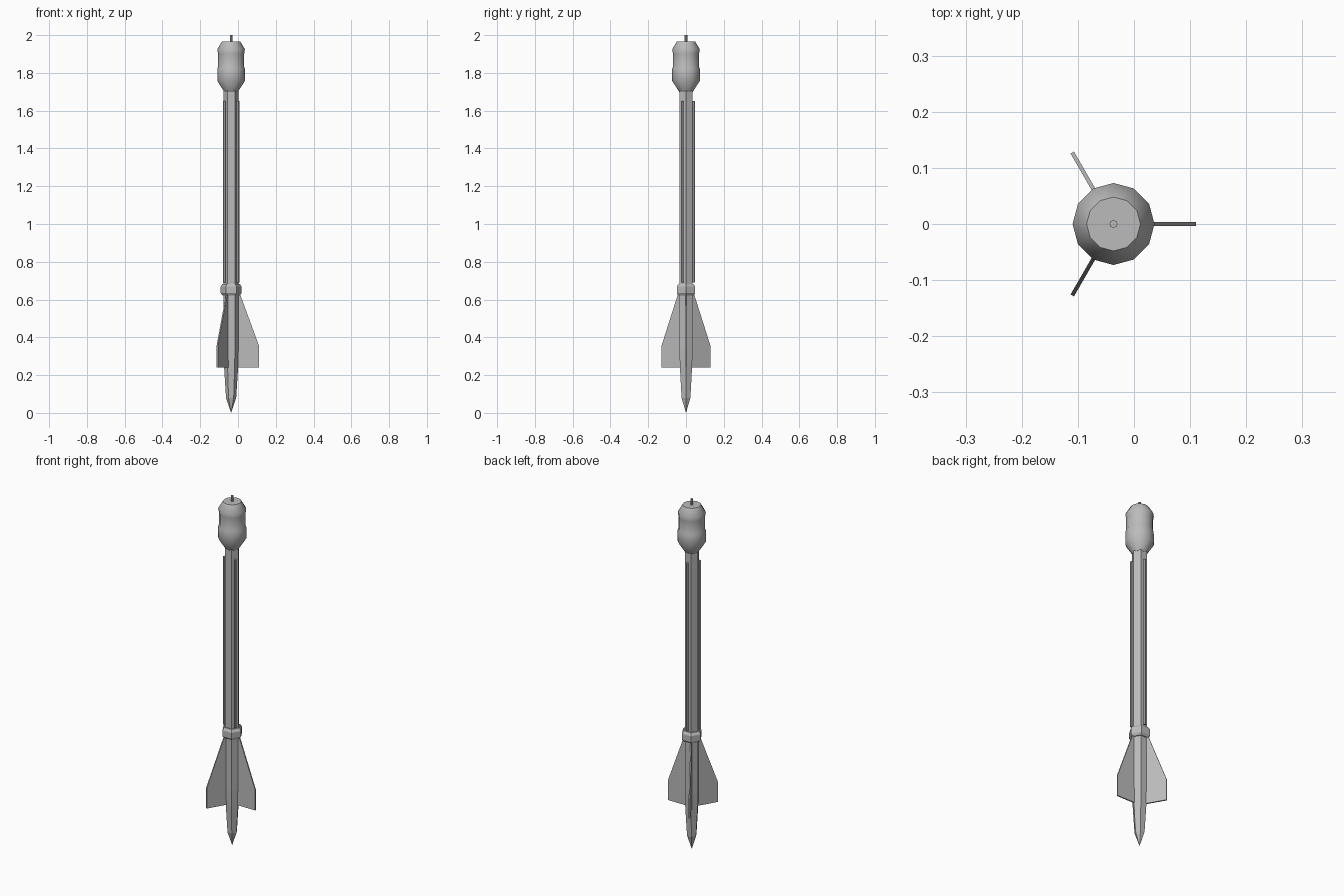
import bpy, bmesh, math
from mathutils import Matrix, Vector

if "Cube" in bpy.data.objects:
    bpy.data.objects.remove(bpy.data.objects["Cube"])

CX = -0.0365  # body axis sits left of the bounding box centre

grey = bpy.data.materials.new("grey_metal")
grey.diffuse_color = (0.5, 0.5, 0.5, 1)
grey.use_nodes = True
grey.node_tree.nodes["Principled BSDF"].inputs["Base Color"].default_value = grey.diffuse_color


def finish(name, bm, smooth=False):
    bmesh.ops.recalc_face_normals(bm, faces=bm.faces)
    me = bpy.data.meshes.new(name)
    bm.to_mesh(me)
    bm.free()
    me.materials.append(grey)
    ob = bpy.data.objects.new(name, me)
    bpy.context.collection.objects.link(ob)
    ob.location.x = CX
    if smooth:
        bpy.ops.object.select_all(action='DESELECT')
        ob.select_set(True)
        bpy.context.view_layer.objects.active = ob
        bpy.ops.object.shade_smooth_by_angle(angle=math.radians(42))
    return ob


def lathe(name, profile, sides, smooth=False, centre=(0, 0)):
    """Closed turned shape from (radius, z) pairs, bottom to top."""
    bm = bmesh.new()
    rings = []
    for r, z in profile:
        n = 1 if r == 0 else sides
        rings.append([bm.verts.new((centre[0] + r * math.cos(2 * math.pi * i / sides),
                                    centre[1] + r * math.sin(2 * math.pi * i / sides), z))
                      for i in range(n)])
    for a, b in zip(rings, rings[1:]):
        for i in range(sides):
            j = (i + 1) % sides
            if len(a) == 1:
                bm.faces.new((a[0], b[j], b[i]))
            else:
                bm.faces.new((a[i], a[j], b[j], b[i]))
    for ring in (rings[0], rings[-1]):
        if len(ring) > 1:
            bm.faces.new(ring)
    return finish(name, bm, smooth)


# Hexagonal shaft with pointed lower end
lathe("shaft", [(0, 0), (0.027, 0.08), (0.037, 0.24), (0.04, 0.33), (0.04, 1.71)], 6)

# Hexagonal collar above the fins
lathe("collar", [(0.046, 0.622), (0.056, 0.635), (0.056, 0.668), (0.046, 0.683)], 6)

# Twelve-sided head with a shallow waist
lathe("head", [(0.036, 1.70), (0.073, 1.757), (0.073, 1.822), (0.069, 1.832),
               (0.069, 1.90), (0.073, 1.925), (0.048, 1.967)], 12, True)

# Antenna on top
lathe("antenna", [(0.007, 1.96), (0.007, 2.0)], 8, True)

# Thin rods along three of the shaft faces
for k in range(3):
    a = math.radians(-30 + 120 * k)
    lathe(f"rod_{k + 1}", [(0.0075, 0.69), (0.0075, 1.65)], 6,
          centre=(0.0415 * math.cos(a), 0.0415 * math.sin(a)))

# Three fins
for k in range(3):
    bm = bmesh.new()
    outline = [(0.02, 0.24), (0.147, 0.24), (0.147, 0.357), (0.045, 0.635), (0.02, 0.635)]
    f = bm.faces.new([bm.verts.new((x, -0.0035, z)) for x, z in outline])
    ext = bmesh.ops.extrude_face_region(bm, geom=[f])
    bmesh.ops.translate(bm, vec=Vector((0, 0.007, 0)),
                        verts=[v for v in ext["geom"] if isinstance(v, bmesh.types.BMVert)])
    bmesh.ops.rotate(bm, verts=bm.verts, cent=(0, 0, 0),
                     matrix=Matrix.Rotation(math.radians(120 * k), 3, 'Z'))
    finish(f"fin_{k + 1}", bm)
